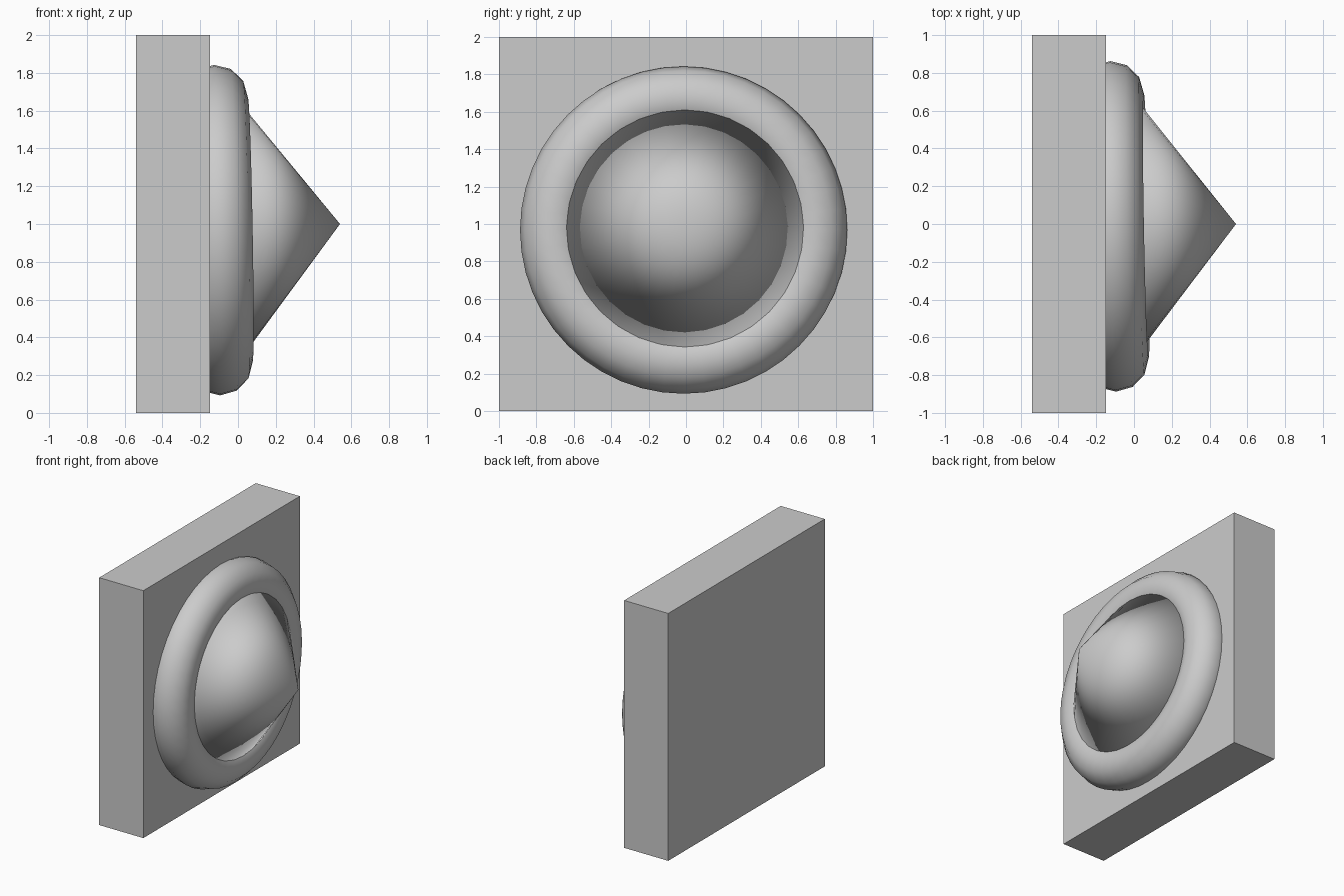
import bpy
from mathutils import Vector

cube = bpy.data.objects.get("Cube")
if cube:
    bpy.data.objects.remove(cube, do_unlink=True)

# Single plain grey
grey = bpy.data.materials.new("light_grey")
grey.use_nodes = True
colour = (0.6, 0.6, 0.6, 1)
grey.diffuse_color = colour
grey.node_tree.nodes["Principled BSDF"].inputs["Base Color"].default_value = colour


def finish(name, axis=None, smooth=False):
    """Name the new object, aim its z axis and give it its material."""
    obj = bpy.context.object
    obj.name = name
    obj.data.materials.append(grey)
    if axis:
        obj.rotation_mode = "QUATERNION"
        obj.rotation_quaternion = axis.to_track_quat("Z", "Y")
    if smooth:
        bpy.ops.object.shade_smooth()
    return obj


# Square backing plate
bpy.ops.mesh.primitive_cube_add(size=1, location=(-0.344, 0, 1))
plate = finish("backing_plate")
plate.scale = (0.394, 2, 2)

# Round ring, tilted slightly and half sunk into the plate
bpy.ops.mesh.primitive_torus_add(
    major_radius=0.7, minor_radius=0.175, major_segments=48, minor_segments=12,
    location=(-0.11, -0.0125, 0.9675))
finish("ring", Vector((1, 0.018, 0.018)), smooth=True)

# Pointed cone, its base hidden inside the ring
tip = Vector((0.54, 0, 1))
axis = Vector((1, 0.014, 0.028)).normalized()
height = 0.566
bpy.ops.mesh.primitive_cone_add(
    vertices=32, radius1=0.727, radius2=0, depth=height,
    location=tip - axis * height / 2)
finish("cone", axis, smooth=True)
